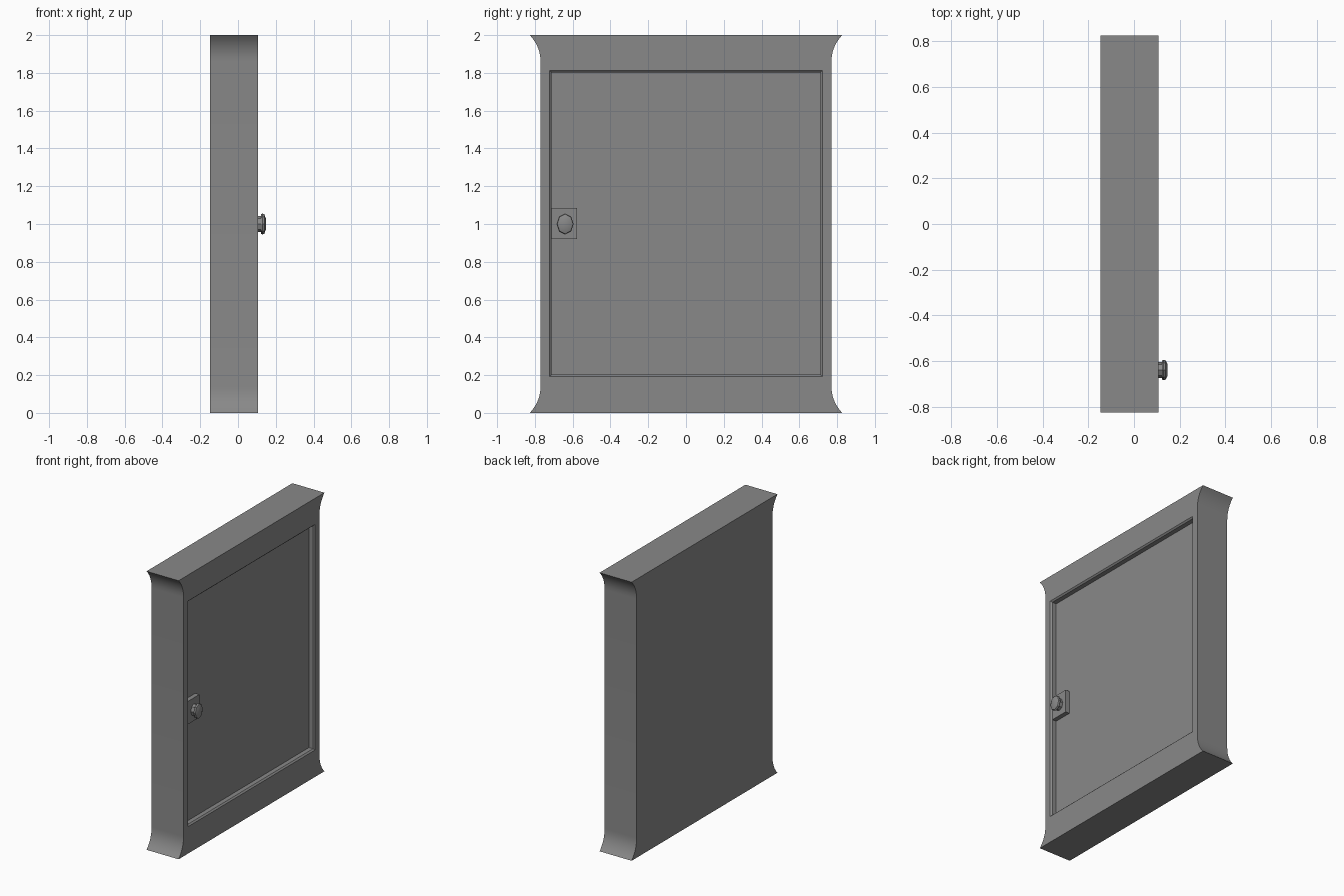
import bpy, bmesh, math

cube = bpy.data.objects.get("Cube")
if cube:
    bpy.data.objects.remove(cube)

BACK, FRONT, FLOOR, PLATE = -0.147, 0.107, 0.065, 0.097
KNOB_Y, KNOB_Z = -0.64, 1.0

grey = bpy.data.materials.new("mid grey")
grey.use_nodes = True
grey.diffuse_color = (0.25, 0.25, 0.25, 1)
grey.node_tree.nodes["Principled BSDF"].inputs["Base Color"].default_value = (0.25, 0.25, 0.25, 1)


def finish(bm, name):
    bmesh.ops.recalc_face_normals(bm, faces=bm.faces)
    mesh = bpy.data.meshes.new(name)
    bm.to_mesh(mesh)
    bm.free()
    mesh.materials.append(grey)
    obj = bpy.data.objects.new(name, mesh)
    bpy.context.collection.objects.link(obj)
    bpy.ops.object.select_all(action="DESELECT")
    obj.select_set(True)
    bpy.context.view_layer.objects.active = obj
    bpy.ops.object.shade_smooth_by_angle(angle=math.radians(30))
    return obj


def ring(bm, x, points):
    return [bm.verts.new((x, y, z)) for y, z in points]


def bridge(bm, a, b):
    for i in range(len(a)):
        j = (i + 1) % len(a)
        bm.faces.new((a[i], a[j], b[j], b[i]))


def rectangle(half_y, low, high):
    return [(-half_y, low), (half_y, low), (half_y, high), (-half_y, high)]


# Cabinet body: outline with flared ends, concave arcs at the four corners
flare_h, flare_w, steps = 0.14, 0.057, 6
radius = (flare_h ** 2 + flare_w ** 2) / (2 * flare_w)
sweep = math.asin(flare_h / radius)
side = []
for i in range(steps + 1):
    a = sweep * (1 - i / steps)
    side.append((0.77 + radius * (1 - math.cos(a)), flare_h - radius * math.sin(a)))
side += [(y, 2 - z) for y, z in reversed(side)]
outline = side + [(-y, z) for y, z in reversed(side)]

bm = bmesh.new()
back = ring(bm, BACK, outline)
front = ring(bm, FRONT, outline)
bridge(bm, back, front)
bm.faces.new(back)

# Recessed door panel with a narrow chamfer round the opening
opening = ring(bm, FRONT, rectangle(0.722, 0.193, 1.813))
lip = ring(bm, FRONT - 0.01, rectangle(0.712, 0.203, 1.803))
floor = ring(bm, FLOOR, rectangle(0.712, 0.203, 1.803))
bridge(bm, opening, lip)
bridge(bm, lip, floor)
bm.faces.new(floor)
rim = [e for e in bm.edges if len(e.link_faces) == 1]
bmesh.ops.triangle_fill(bm, edges=rim, use_beauty=True, normal=(1, 0, 0))
finish(bm, "cabinet_body")

# Lock plate
bm = bmesh.new()
bmesh.ops.create_cube(bm, size=1)
for v in bm.verts:
    v.co.x = PLATE if v.co.x > 0 else FLOOR - 0.005
    v.co.y = -0.577 if v.co.y > 0 else -0.712
    v.co.z = 1.085 if v.co.z > 0 else 0.92
finish(bm, "lock_plate")

# Knob: eight-sided turned profile, slightly taller than wide
bm = bmesh.new()
profile = [(PLATE - 0.005, 0.76), (0.122, 0.76), (0.122, 0.93),
           (0.129, 1.0), (0.139, 0.93), (0.147, 0.55)]
rings = []
for x, r in profile:
    angles = [math.tau * k / 8 for k in range(8)]
    rings.append(ring(bm, x, [(KNOB_Y + 0.045 * r * math.cos(a),
                               KNOB_Z + 0.056 * r * math.sin(a)) for a in angles]))
for a, b in zip(rings, rings[1:]):
    bridge(bm, a, b)
bm.faces.new(rings[0])
bm.faces.new(rings[-1])
finish(bm, "knob")
